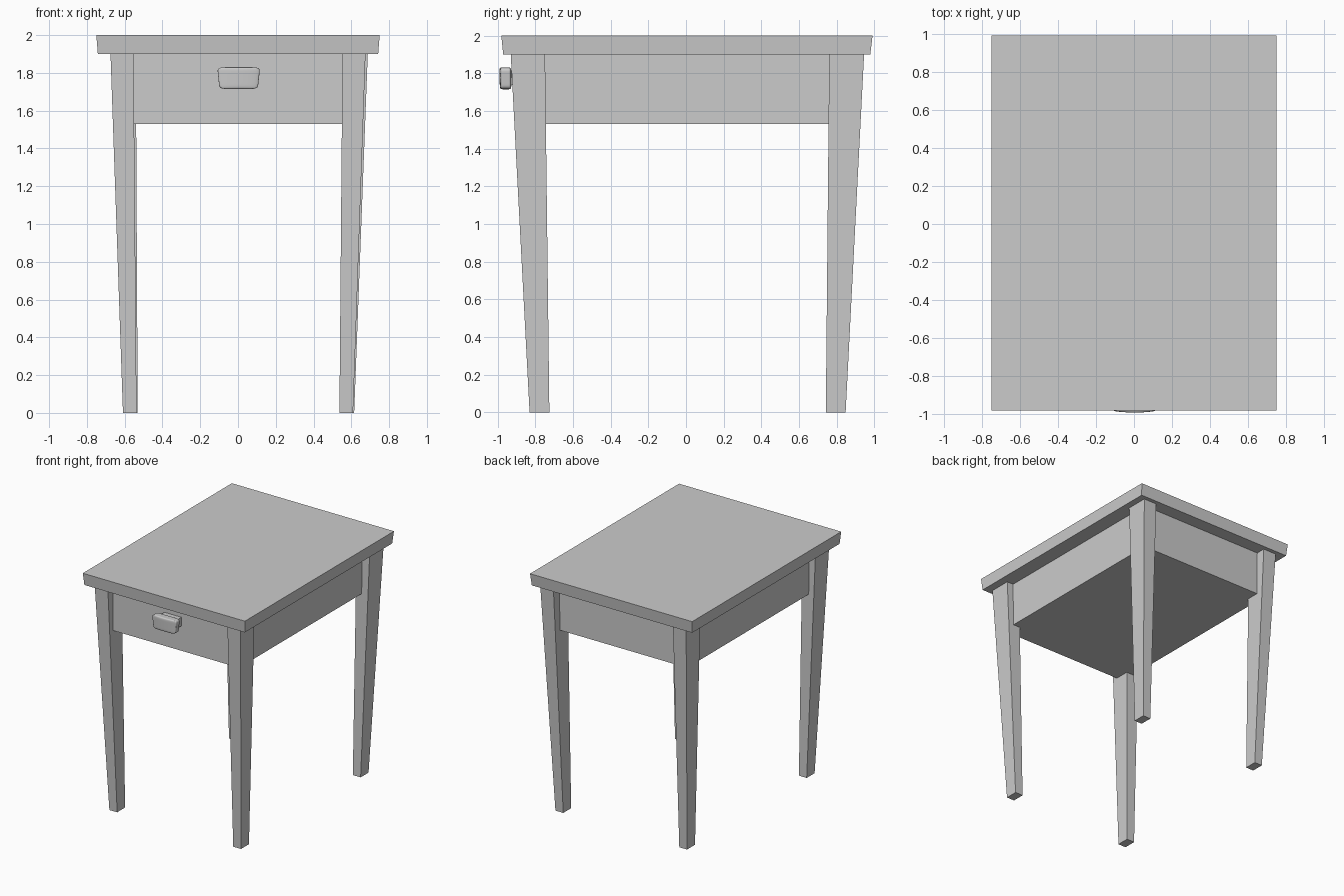
import bpy, bmesh

if "Cube" in bpy.data.objects:
    bpy.data.objects.remove(bpy.data.objects["Cube"])


def block(name, bottom, top, z0, z1):
    """Tapered box: bottom and top are (x0, x1, y0, y1) rectangles."""
    bm = bmesh.new()
    rings = []
    for (x0, x1, y0, y1), z in ((bottom, z0), (top, z1)):
        rings.append([bm.verts.new((x, y, z)) for x, y in
                      ((x0, y0), (x1, y0), (x1, y1), (x0, y1))])
    low, high = rings
    bm.faces.new(low[::-1])
    bm.faces.new(high)
    for i in range(4):
        j = (i + 1) % 4
        bm.faces.new((low[i], low[j], high[j], high[i]))
    mesh = bpy.data.meshes.new(name)
    bm.to_mesh(mesh)
    bm.free()
    obj = bpy.data.objects.new(name, mesh)
    bpy.context.collection.objects.link(obj)
    return obj


# Top with slightly undercut edges
block("table_top", (-0.742, 0.742, -0.97, 0.978), (-0.75, 0.75, -0.98, 0.99), 1.9, 2.0)

# Closed drawer case, set in from the outer leg faces
case = (-0.615, 0.615, -0.865, 0.865)
block("drawer_case", case, case, 1.53, 1.9)

# Tapered legs; the back pair sits slightly to the right
legs = {
    "front": ((-0.83, -0.725), (-0.93, -0.748), 0.0),
    "back": ((0.847, 0.742), (0.945, 0.76), 0.012),
}
for row, (foot_y, head_y, dx) in legs.items():
    for side, s in (("left", -1), ("right", 1)):
        foot_x = sorted((s * 0.537, s * 0.609))
        head_x = sorted((s * 0.553, s * 0.675))
        block(f"{row}_{side}_leg",
              (foot_x[0] + dx * 0.5, foot_x[1] + dx * 0.5, *sorted(foot_y)),
              (head_x[0] + dx, head_x[1] + dx, *sorted(head_y)), 0.0, 1.9)

# Rounded drawer pull, narrower at the bottom and bowed at the front
pull = block("drawer_pull", (-0.098, 0.105, -0.988, -0.927),
             (-0.11, 0.117, -0.992, -0.927), 1.715, 1.83)
bm = bmesh.new()
bm.from_mesh(pull.data)
bmesh.ops.subdivide_edges(bm, edges=bm.edges[:], cuts=3, use_grid_fill=True)
for v in bm.verts:
    if v.co.y < -0.98:
        v.co.y += 0.6 * (v.co.x - 0.003) ** 2
bm.to_mesh(pull.data)
bm.free()
sub = pull.modifiers.new("round", "SUBSURF")
sub.levels = sub.render_levels = 2
for p in pull.data.polygons:
    p.use_smooth = True

# Neck joining the pull to the drawer front
neck = (-0.075, 0.082, -0.94, -0.855)
block("pull_neck", neck, neck, 1.738, 1.81)
